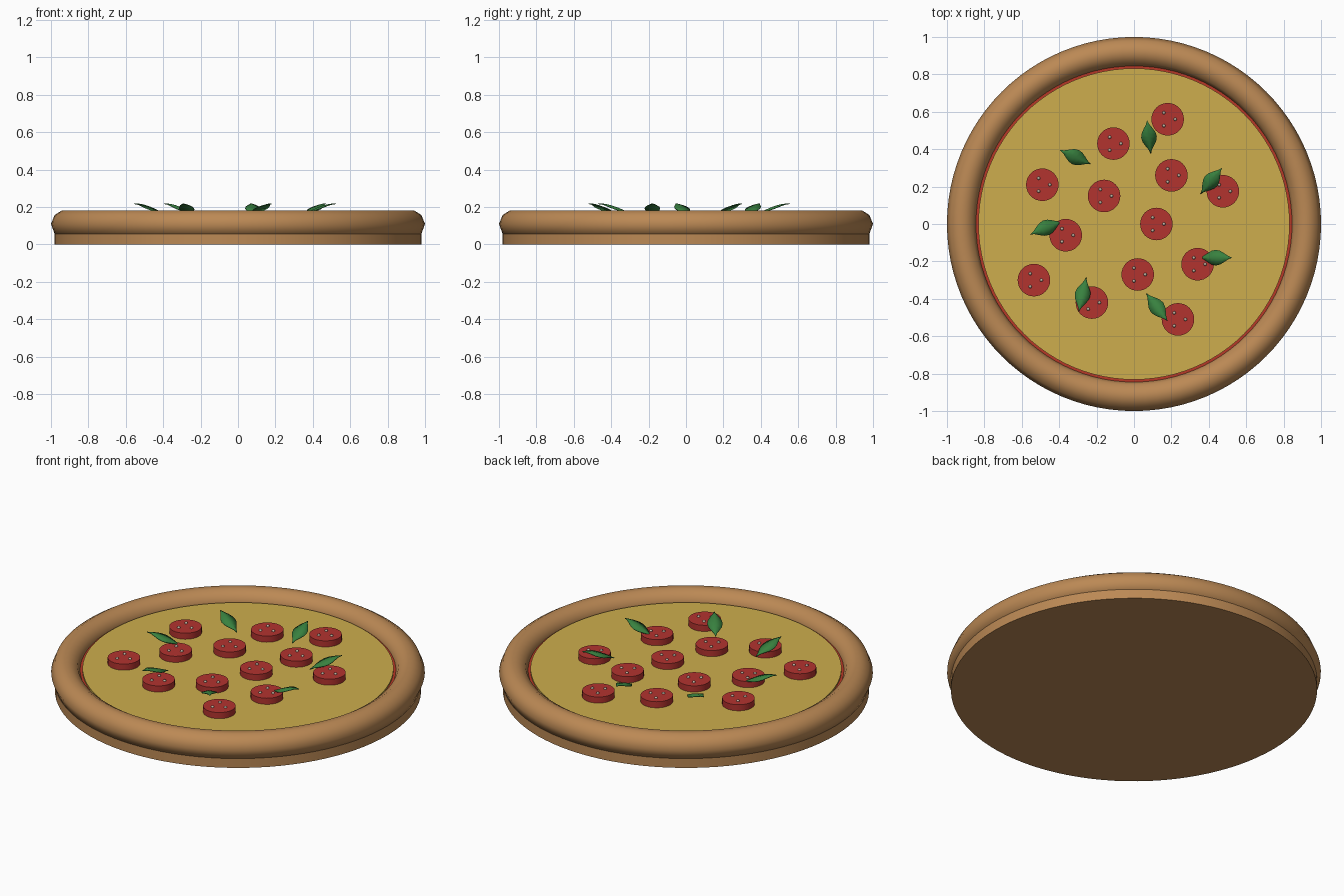
import bpy, bmesh, math
from mathutils import Vector

old = bpy.data.objects.get("Cube")
if old:
    bpy.data.objects.remove(old, do_unlink=True)


def material(name, rgb):
    m = bpy.data.materials.new(name)
    m.use_nodes = True
    m.diffuse_color = (*rgb, 1)
    bsdf = m.node_tree.nodes["Principled BSDF"]
    bsdf.inputs["Base Color"].default_value = (*rgb, 1)
    bsdf.inputs["Roughness"].default_value = 0.8
    return m


CRUST = material("baked_crust", (0.50, 0.25, 0.09))
SAUCE = material("tomato_sauce", (0.47, 0.04, 0.02))
CHEESE = material("melted_cheese", (0.61, 0.42, 0.075))
MEAT = material("pepperoni_red", (0.45, 0.033, 0.028))
FAT = material("pale_fat", (0.55, 0.45, 0.36))
LEAF = material("basil_green", (0.04, 0.22, 0.05))


def finish(name, bm, mat, angle=40):
    bmesh.ops.recalc_face_normals(bm, faces=bm.faces)
    mesh = bpy.data.meshes.new(name)
    bm.to_mesh(mesh)
    bm.free()
    mesh.materials.append(mat)
    ob = bpy.data.objects.new(name, mesh)
    bpy.context.collection.objects.link(ob)
    bpy.ops.object.select_all(action='DESELECT')
    bpy.context.view_layer.objects.active = ob
    ob.select_set(True)
    bpy.ops.object.shade_smooth_by_angle(angle=math.radians(angle))
    return ob


def lathe(name, profile, mat, angle=40, steps=96, centre=(0, 0), closed=False):
    """Spin an (r, z) profile; points on the axis collapse into caps."""
    bm = bmesh.new()
    verts = [bm.verts.new((r, 0, z)) for r, z in profile]
    edges = [bm.edges.new(p) for p in zip(verts, verts[1:])]
    if closed:
        edges.append(bm.edges.new((verts[-1], verts[0])))
    bmesh.ops.spin(bm, geom=verts + edges, cent=(0, 0, 0), axis=(0, 0, 1),
                   angle=math.tau, steps=steps)
    bmesh.ops.remove_doubles(bm, verts=bm.verts, dist=0.0001)
    bmesh.ops.translate(bm, verts=bm.verts, vec=(*centre, 0))
    return finish(name, bm, mat, angle)


def disc(name, radius, low, high, mat, **kw):
    return lathe(name, [(0, low), (radius, low), (radius, high), (0, high)], mat, **kw)


# Dough, sauce and cheese layers
disc("dough_base", 0.98, 0, 0.07, CRUST)
disc("sauce_layer", 0.848, 0.06, 0.122, SAUCE)
disc("cheese_layer", 0.832, 0.08, 0.132, CHEESE)

# Rolled crust: half a cross-section mirrored about its centre line
half = [(0.02, 0.183), (0.06, 0.158), (0.08, 0.11), (0.06, 0.055), (0.02, 0.04)]
ring = [(0.92 + d, z) for d, z in half] + [(0.92 - d, z) for d, z in reversed(half)]
lathe("crust_ring", ring, CRUST, angle=80, closed=True)

# Pepperoni slices, each with three flecks of fat
slices = [(.18, .56), (-.11, .43), (.20, .26), (-.49, .21), (-.16, .15),
          (.475, .175), (.12, 0), (-.365, -.06), (.34, -.215), (-.535, -.30),
          (.02, -.27), (-.225, -.42), (.235, -.51)]
SLICE_TOP = 0.168
for i, (x, y) in enumerate(slices, 1):
    disc(f"pepperoni_{i}", 0.087, 0.128, SLICE_TOP, MEAT, steps=32, centre=(x, y))
    bm = bmesh.new()
    for k in range(3):
        a = k * math.tau / 3
        made = bmesh.ops.create_uvsphere(bm, u_segments=8, v_segments=6, radius=0.009)
        bmesh.ops.translate(bm, verts=made["verts"], vec=(
            x + 0.04 * math.cos(a), y + 0.04 * math.sin(a), SLICE_TOP))
    finish(f"fat_flecks_{i}", bm, FAT)


def basil_leaf(name, inner, outer):
    """Arched leaf with a raised midrib, climbing from inner to outer tip."""
    inner, outer = Vector((*inner, 0)), Vector((*outer, 0))
    along = outer - inner
    side = Vector((-along.y, along.x, 0)).normalized()
    bm = bmesh.new()
    rows, count = [], 8
    for i in range(count + 1):
        t = i / count
        width = 0.042 * math.sin(math.pi * t) ** 1.6
        mid = inner + along * t
        mid.z = 0.16 + 0.06 * math.sin(t * math.pi / 2)
        row = []
        for s in (-1, 0, 1):
            droop = Vector((0, 0, -0.22 * width * abs(s)))
            row.append(bm.verts.new(mid + side * width * s + droop))
        rows.append(row)
    for a, b in zip(rows, rows[1:]):
        for k in range(2):
            bm.faces.new((a[k], a[k + 1], b[k + 1], b[k]))
    bmesh.ops.remove_doubles(bm, verts=bm.verts, dist=0.0005)
    ob = finish(name, bm, LEAF, 60)
    solid = ob.modifiers.new("thickness", 'SOLIDIFY')
    solid.thickness = 0.004


# Basil leaves: inner tip, outer tip
leaves = [((.09, .375), (.07, .555)), ((-.23, .32), (-.395, .395)),
          ((.355, .16), (.47, .30)), ((-.385, .015), (-.555, -.055)),
          ((.35, -.18), (.525, -.18)), ((-.255, -.285), (-.295, -.47)),
          ((.065, -.37), (.18, -.52))]
for i, (inner, outer) in enumerate(leaves, 1):
    basil_leaf(f"basil_leaf_{i}", inner, outer)
